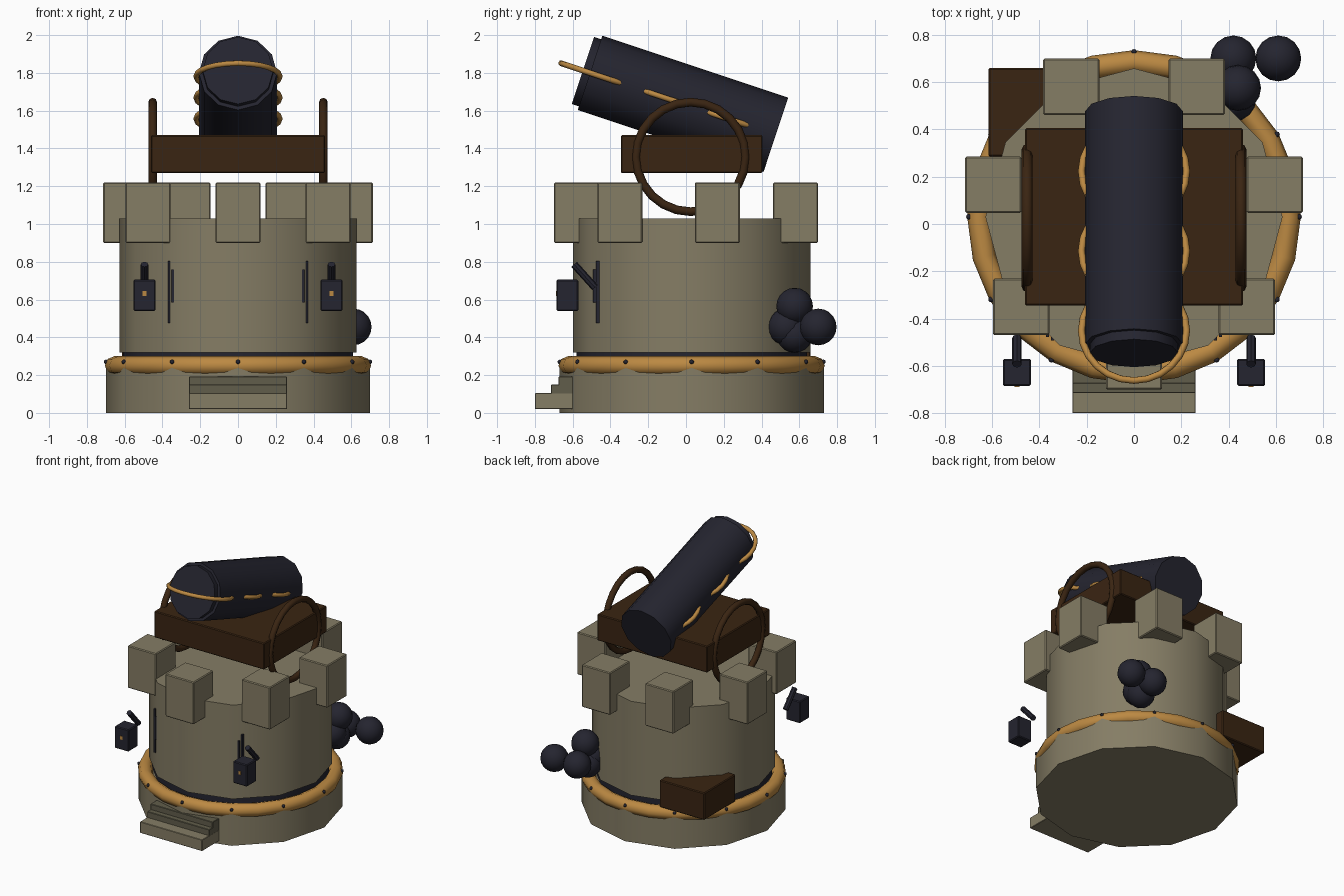
import bpy, math
from mathutils import Vector

if "Cube" in bpy.data.objects:
    bpy.data.objects.remove(bpy.data.objects["Cube"])

CY = 0.03  # tower axis in y


def mat(name, r, g, b):
    m = bpy.data.materials.new(name)
    m.diffuse_color = (r, g, b, 1)
    m.use_nodes = True
    m.node_tree.nodes["Principled BSDF"].inputs["Base Color"].default_value = m.diffuse_color
    return m


STONE = mat("stone", 0.235, 0.205, 0.13)
DARK = mat("dark_stone", 0.12, 0.11, 0.07)
IRON = mat("iron", 0.018, 0.018, 0.029)
WOOD = mat("dark_wood", 0.042, 0.018, 0.006)
BRASS = mat("brass", 0.50, 0.25, 0.055)


def finish(name, m, smooth=None):
    o = bpy.context.object
    o.name = name
    o.data.materials.append(m)
    if smooth:
        bpy.ops.object.shade_smooth_by_angle(angle=math.radians(smooth))
    return o


def box(name, m, x, y, z, bevel=0.006):
    """Box from (min, max) pairs."""
    bpy.ops.mesh.primitive_cube_add(size=1, location=[(a + b) / 2 for a, b in (x, y, z)])
    o = bpy.context.object
    o.scale = [b - a for a, b in (x, y, z)]
    bpy.ops.object.transform_apply(location=False, rotation=False, scale=True)
    if bevel:
        mod = o.modifiers.new("bevel", 'BEVEL')
        mod.width, mod.segments = bevel, 1
    return finish(name, m)


def cyl(name, m, r, depth, loc, rot=(0, 0, 0), sides=12):
    bpy.ops.mesh.primitive_cylinder_add(vertices=sides, radius=r, depth=depth, location=loc, rotation=rot)
    return finish(name, m, 40)


def ring(name, m, major, minor, loc, rot=(0, 0, 0), segs=24, sides=8):
    bpy.ops.mesh.primitive_torus_add(major_segments=segs, minor_segments=sides, major_radius=major,
                                     minor_radius=minor, location=loc, rotation=rot)
    return finish(name, m, 50)


def ball(name, m, r, loc, segs=16, rings=10):
    bpy.ops.mesh.primitive_uv_sphere_add(segments=segs, ring_count=rings, radius=r, location=loc)
    return finish(name, m, 50)


# Tower body
cyl("base", STONE, 0.70, 0.25, (0, CY, 0.125))
cyl("tower_foot", IRON, 0.61, 0.10, (0, CY, 0.28))
cyl("tower", STONE, 0.628, 0.71, (0, CY, 0.675))

# Brass band with rivets
ring("base_band", BRASS, 0.655, 0.05, (0, CY, 0.25))
for i in range(12):
    a = i * math.tau / 12
    ball("rivet", IRON, 0.012, (0.698 * math.sin(a), CY - 0.698 * math.cos(a), 0.27), 8, 6)

# Seven merlons, all square to the axes
for i in range(7):
    a = i * math.tau / 7
    x, y = 0.61 * math.sin(a), CY - 0.61 * math.cos(a)
    box("merlon", STONE, (x - 0.119, x + 0.119), (y - 0.119, y + 0.119), (0.90, 1.22))

# Front steps
box("step_low", STONE, (-0.26, 0.26), (-0.80, -0.55), (0.02, 0.105), 0.003)
box("step_mid", DARK, (-0.26, 0.26), (-0.715, -0.55), (0.10, 0.15), 0.003)
box("step_top", DARK, (-0.26, 0.26), (-0.675, -0.55), (0.14, 0.192), 0.003)

# Lanterns and window slits on both sides
for s in (-1, 1):
    lx = 0.495 * s
    box("lantern", IRON, (lx - 0.059, lx + 0.059), (-0.685, -0.57), (0.54, 0.705))
    box("lantern_flame", BRASS, (lx - 0.01, lx + 0.01), (-0.689, -0.68), (0.62, 0.645), 0)
    cyl("lantern_arm", IRON, 0.02, 0.165, (lx, -0.537, 0.725), (math.radians(42), 0, 0), 8)
    for x, y, z in ((0.365, -0.47, (0.475, 0.805)), (0.345, -0.485, (0.585, 0.76))):
        box("window_slit", IRON, (x * s - 0.006, x * s + 0.006), (y - 0.007, y + 0.012), z, 0)

# Gun carriage and wheels
box("carriage", WOOD, (-0.46, 0.46), (-0.345, 0.405), (1.27, 1.47))
for s in (-1, 1):
    ring("wheel", WOOD, 0.29, 0.023, (0.452 * s, 0.025, 1.355), (0, math.pi / 2, 0))

# Barrel, tilted up towards the front
tilt = math.radians(18.4)
axis = Vector((0, -math.cos(tilt), math.sin(tilt)))
muzzle = Vector((0, -0.508, 1.80))
along = (math.pi / 2 - tilt, 0, 0)
cyl("barrel", IRON, 0.207, 1.037, muzzle - axis * 0.5185, along)
cyl("muzzle_lip", IRON, 0.187, 0.10, muzzle - axis * 0.01, along)
for d in (0.06, 0.415, 0.77):
    ring("barrel_hoop", BRASS, 0.222, 0.015, muzzle - axis * d, (-tilt, 0, 0))

# Cannonballs and crate behind the tower
for p in ((0.61, 0.70, 0.455), (0.42, 0.70, 0.455), (0.42, 0.53, 0.455),
          (0.44, 0.575, 0.565), (0.42, 0.575, 0.415)):
    ball("cannonball", IRON, 0.097, p)
box("crate", WOOD, (-0.615, -0.24), (0.285, 0.66), (0.295, 0.50))
